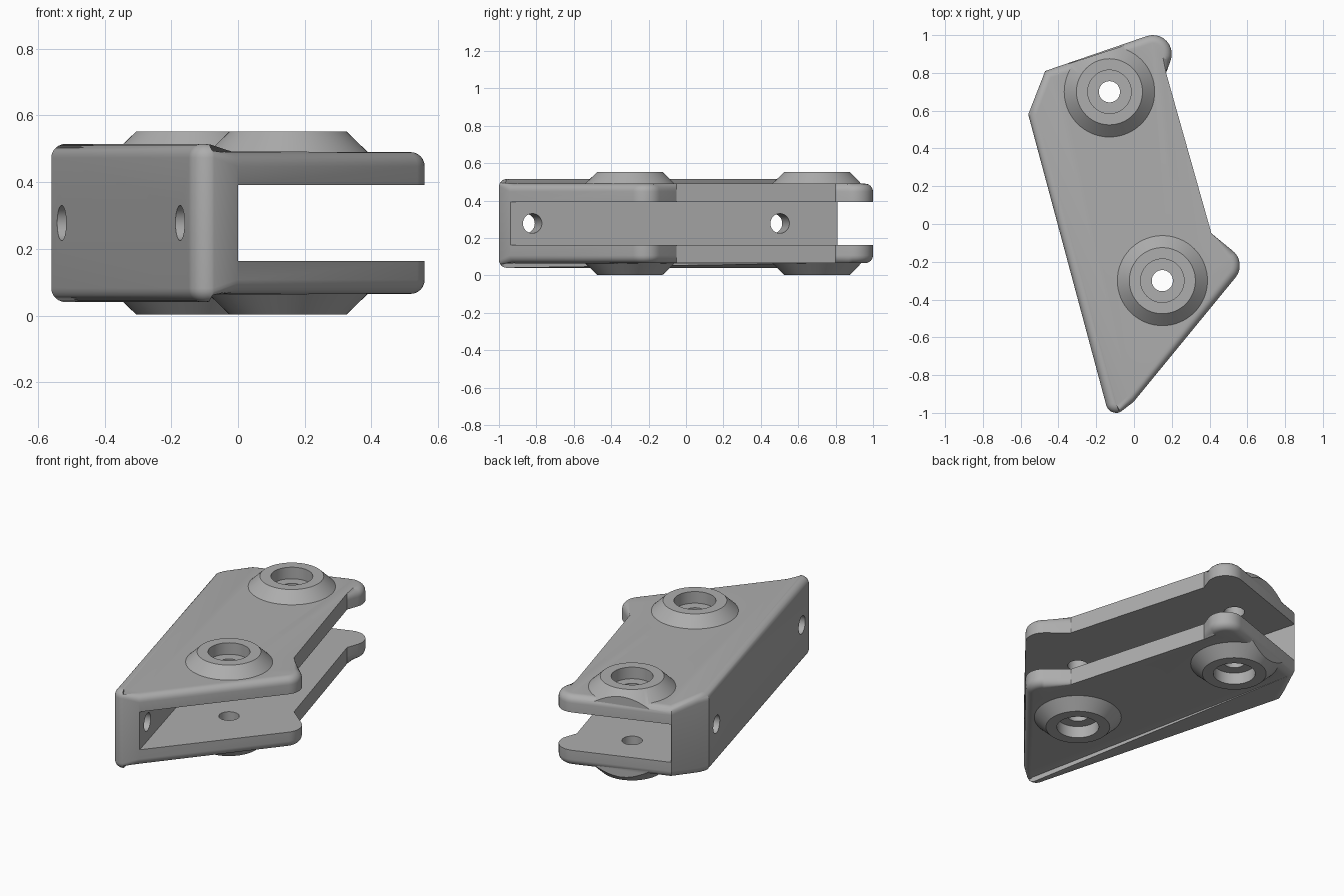
import bpy, bmesh, math
from mathutils import Vector, Matrix

cube = bpy.data.objects.get("Cube")
if cube:
    bpy.data.objects.remove(cube, do_unlink=True)

MID = 0.2775                      # height of the symmetry plane
TILT = math.radians(15)
ACROSS = Vector((math.cos(TILT), math.sin(TILT), 0))
ALONG = Vector((-math.sin(TILT), math.cos(TILT), 0))
FRAME = Matrix.Rotation(TILT, 4, 'Z')
WEB_IN, WEB_CREST = -0.243, -0.345

grey = bpy.data.materials.new("plain grey")
grey.use_nodes = True
grey.diffuse_color = (0.42, 0.42, 0.42, 1)
grey.node_tree.nodes["Principled BSDF"].inputs["Base Color"].default_value = grey.diffuse_color


def make(name, bm):
    bmesh.ops.recalc_face_normals(bm, faces=bm.faces)
    mesh = bpy.data.meshes.new(name)
    bm.to_mesh(mesh)
    bm.free()
    mesh.materials.append(grey)
    ob = bpy.data.objects.new(name, mesh)
    bpy.context.collection.objects.link(ob)
    return ob


def cone(name, r1, r2, depth, matrix, clip=None):
    bm = bmesh.new()
    bmesh.ops.create_cone(bm, cap_ends=True, segments=64, radius1=r1,
                          radius2=r2, depth=depth, matrix=matrix)
    if clip:
        geom = bm.verts[:] + bm.edges[:] + bm.faces[:]
        bmesh.ops.bisect_plane(bm, geom=geom, plane_co=clip[0],
                               plane_no=clip[1], clear_outer=True)
        bmesh.ops.holes_fill(bm, edges=[e for e in bm.edges if e.is_boundary])
    return make(name, bm)


def combine(target, tool, operation):
    mod = target.modifiers.new(operation, 'BOOLEAN')
    mod.operation, mod.solver, mod.object = operation, 'EXACT', tool
    bpy.context.view_layer.objects.active = target
    bpy.ops.object.modifier_apply(modifier=mod.name)
    bpy.data.objects.remove(tool, do_unlink=True)


def arc(x, y, r, start, end, steps=10):
    angles = [math.radians(start + (end - start) * i / steps) for i in range(steps + 1)]
    return [(x + r * math.cos(a), y + r * math.sin(a)) for a in angles]


# Body outline, seen from above
outline = [(-0.56, 0.58)]
outline += arc(-0.094, -0.945, 0.055, 195, 297)
outline += [(0, -0.94)]
outline += arc(0.46, -0.22, 0.1, -39, 51)
outline += [(0.41, -0.05), (0.17, 0.80)]
outline += arc(0.1, 0.9, 0.1, -20, 108)
outline += [(-0.47, 0.81)]

# Solid body, thicker along the web with a slope down to the plates
bm = bmesh.new()
base = bm.faces.new([bm.verts.new((x, y, MID - 0.2375)) for x, y in outline])
top = bmesh.ops.extrude_face_region(bm, geom=[base])["geom"]
bmesh.ops.translate(bm, vec=(0, 0, 0.475),
                    verts=[g for g in top if isinstance(g, bmesh.types.BMVert)])
for across in (WEB_CREST, WEB_IN):
    bmesh.ops.bisect_plane(bm, geom=bm.verts[:] + bm.edges[:] + bm.faces[:], dist=0.006,
                           plane_co=ACROSS * across, plane_no=ACROSS)
for v in bm.verts:
    if v.co.dot(ACROSS) > -0.3:
        v.co.z = MID + math.copysign(0.2125, v.co.z - MID)
bmesh.ops.recalc_face_normals(bm, faces=bm.faces)

# Round the outer rims, leaving the long open side sharp
rims = []
for e in bm.edges:
    tilt = sorted(abs(f.normal.z) for f in e.link_faces)
    middle = (e.verts[0].co + e.verts[1].co) / 2
    open_side = middle.dot(ACROSS) > 0.3 and e.calc_length() > 0.5 \
        and abs((e.verts[1].co - e.verts[0].co).normalized().dot(ALONG)) > 0.95
    if tilt[0] < 0.2 and tilt[1] > 0.8 and not open_side:
        rims.append(e)
bmesh.ops.bevel(bm, geom=rims, offset=0.042, offset_type='OFFSET', segments=6,
                profile=0.5, affect='EDGES', clamp_overlap=False)
body = make("channel_bracket", bm)

# Channel between the two plates
bm = bmesh.new()
bmesh.ops.create_cube(bm, size=1, matrix=FRAME @ Matrix.Translation((WEB_IN + 1, 0, MID))
                      @ Matrix.Diagonal((2, 4, 0.229, 1)))
combine(body, make("channel_cutter", bm), 'DIFFERENCE')

# Conical bosses on both plates, trimmed at the rear edge
rear_edge = (Vector((-0.47, 0.808, 0)), Vector((-0.311, 0.95, 0)))
pivots = [(-0.13, 0.70), (0.15, -0.30)]
for x, y in pivots:
    for flip in (0, math.pi):
        place = Matrix.Translation((x, y, MID)) @ Matrix.Rotation(flip, 4, 'X')
        at = place @ Matrix.Translation((0, 0, 0.2275))
        combine(body, cone("boss", 0.273, 0.175, 0.095, at, rear_edge), 'UNION')
for x, y in pivots:
    # Counterbores, then the pivot holes
    for side in (-1, 1):
        at = Matrix.Translation((x, y, MID + side * 0.305))
        combine(body, cone("counterbore", 0.115, 0.115, 0.2, at), 'DIFFERENCE')
    at = Matrix.Translation((x, y, MID))
    combine(body, cone("pivot_hole", 0.056, 0.056, 1, at), 'DIFFERENCE')

# Mounting holes through the web
for along in (0.585, -0.785):
    at = FRAME @ Matrix.Translation((-0.35, along, MID)) @ Matrix.Rotation(math.pi / 2, 4, 'Y')
    combine(body, cone("web_hole", 0.0525, 0.0525, 0.5, at), 'DIFFERENCE')

bpy.ops.object.select_all(action='DESELECT')
body.select_set(True)
bpy.context.view_layer.objects.active = body
bpy.ops.object.shade_smooth_by_angle(angle=math.radians(25))
